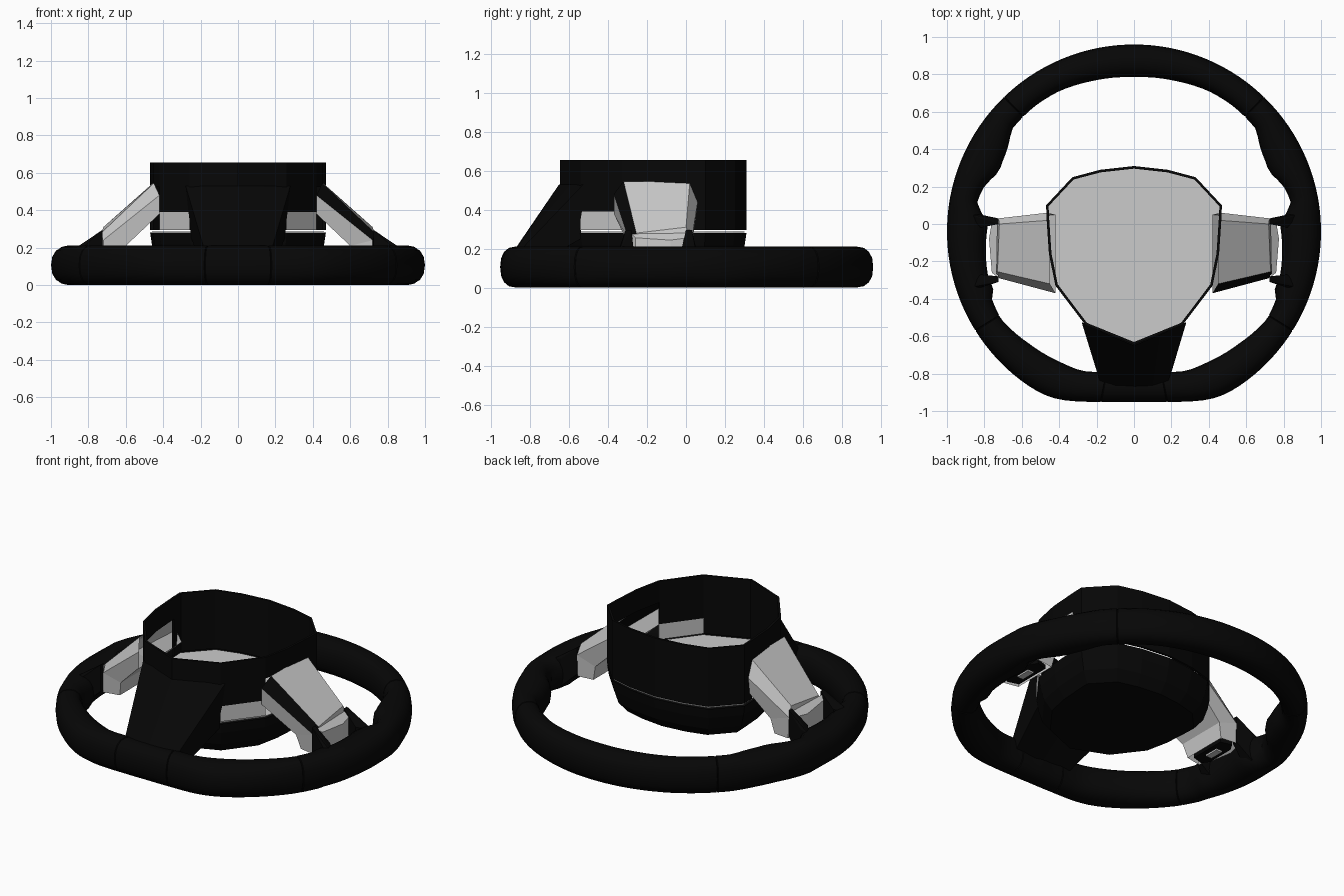
import bpy, bmesh, math

if "Cube" in bpy.data.objects:
    bpy.data.objects.remove(bpy.data.objects["Cube"])

black = bpy.data.materials.new("black")
black.diffuse_color = (0.002, 0.002, 0.002, 1)
black.use_nodes = True
black.node_tree.nodes["Principled BSDF"].inputs["Base Color"].default_value = black.diffuse_color
grey = bpy.data.materials.new("grey")
grey.diffuse_color = (0.8, 0.8, 0.8, 1)
grey.use_nodes = True
grey.node_tree.nodes["Principled BSDF"].inputs["Base Color"].default_value = grey.diffuse_color


def finish(name, bm, *mats):
    bmesh.ops.recalc_face_normals(bm, faces=bm.faces)
    me = bpy.data.meshes.new(name)
    bm.to_mesh(me)
    bm.free()
    ob = bpy.data.objects.new(name, me)
    bpy.context.collection.objects.link(ob)
    for m in mats:
        me.materials.append(m)
    return ob


def loft(name, rings, *mats, loop=False, caps=(), dark_side=None):
    """Skin a list of closed rings; dark_side gives one side the second material."""
    bm = bmesh.new()
    vs = [[bm.verts.new(p) for p in r] for r in rings]
    n = len(rings[0])
    for i in range(len(vs) if loop else len(vs) - 1):
        a, b = vs[i], vs[(i + 1) % len(vs)]
        for j in range(n):
            f = bm.faces.new((a[j], a[(j + 1) % n], b[(j + 1) % n], b[j]))
            if j == dark_side:
                f.material_index = 1
    for c in caps:
        bm.faces.new(vs[c])
    return finish(name, bm, *mats)


def hull(name, pts, *mats):
    bm = bmesh.new()
    for p in pts:
        bm.verts.new(p)
    bmesh.ops.convex_hull(bm, input=bm.verts)
    return finish(name, bm, *mats)


# Rim: section swept between an outer and an inner outline, with seam grooves
CY = -0.04
inner = [(0, .785), (.22, .765), (.40, .71), (.53, .63), (.65, .51), (.675, .40),
         (.72, .28), (.80, .20), (.84, .12), (.81, .05), (.78, 0), (.78, -.28),
         (.75, -.34), (.76, -.40), (.71, -.51), (.56, -.64), (.40, -.735),
         (.28, -.785), (.14, -.79), (0, -.79)]
polar = [(math.atan2(y - CY, x), math.hypot(x, y - CY)) for x, y in inner]


def inner_radius(a):
    phi = math.asin(max(-1, min(1, math.sin(a))))
    for (a0, r0), (a1, r1) in zip(polar, polar[1:]):
        if a0 >= phi >= a1:
            return r0 + (r1 - r0) * (a0 - phi) / max(a0 - a1, 1e-6)
    return polar[-1][1]


def outer_radius(a):
    """Circle with a softly blended flat at the bottom."""
    s = -math.sin(a)
    return (1 + (s / .913) ** 40) ** (-1 / 40) if s > 0 else 1


stations = [(2 * math.pi * (i + .5) / 120, 0) for i in range(120)]
for deg in (46, -32, -79):
    for d in (deg, 180 - deg):
        c = math.radians(d % 360)
        stations = [s for s in stations if abs(s[0] - c) > .008]
        stations += [(c - .004, 0), (c, .005), (c + .004, 0)]
stations.sort()
rings = []
for a, groove in stations:
    r1, r0 = outer_radius(a), inner_radius(a)
    mid, half = (r0 + r1) / 2, (r1 - r0) / 2 - groove
    ring = []
    for k in range(16):
        t = 2 * math.pi * k / 16
        u, w = [math.copysign(abs(v) ** .85, v) for v in (math.cos(t), math.sin(t))]
        r = mid + u * half
        ring.append((r * math.cos(a), CY + r * math.sin(a), .106 + w * (.105 - groove)))
    rings.append(ring)
rim = loft("rim", rings, black, loop=True)
bpy.context.view_layer.objects.active = rim
rim.select_set(True)
bpy.ops.object.shade_smooth_by_angle(angle=math.radians(40))
rim.select_set(False)

# Hub outline, clockwise from the back centre
half = [(0, .31), (.18, .29), (.33, .25), (.47, .10), (.467, .02), (.455, -.16),
        (.42, -.33), (.26, -.54), (0, -.645)]
outline = half + [(-x, y) for x, y in half[-2:0:-1]]
n = len(outline)


def hub_ring(z, k=1.0):
    return [(x * k, (y + .15) * k - .15, z) for x, y in outline]


# Hub wall: open top, side openings for the spokes, grey patches at the front
bm = bmesh.new()
rows = [[bm.verts.new(p) for p in hub_ring(z)] for z in (.295, .39, .525, .655)]
for i in range(3):
    for j in range(n):
        k = (j + 1) % n
        side = min(j, n - 1 - j)
        if side in (4, 5) and i in (0, 1):
            continue
        f = bm.faces.new((rows[i][j], rows[i + 1][j], rows[i + 1][k], rows[i][k]))
        f.material_index = 1 if side == 6 and i == 0 else 0
wall = finish("hub_wall", bm, black, grey)
mod = wall.modifiers.new("thickness", "SOLIDIFY")
mod.thickness = .014
mod.offset = -1

# Hub floor and the bowl-shaped back cover
hull("hub_floor", hub_ring(.287, .98) + hub_ring(.283, .98), grey)
loft("hub_back_cover", [hub_ring(.28), hub_ring(.22, .98), hub_ring(.14, .93),
                        hub_ring(.08, .83)], black, caps=(3,))

# Lower spoke
loft("lower_spoke", [
    [(-.25, -.54, .25), (-.28, -.525, .53), (-.14, -.592, .53), (0, -.65, .53),
     (.14, -.592, .53), (.28, -.525, .53), (.25, -.54, .25), (0, -.63, .22)],
    [(-.18, -.86, .07), (-.18, -.85, .19), (-.1, -.87, .2), (0, -.875, .2),
     (.1, -.87, .2), (.18, -.85, .19), (.18, -.86, .07), (0, -.86, .06)]], black)

# Side spokes with end trims, back panels and rim brackets
spoke = [
    [(.45, -.32, .545), (.455, .02, .545), (.465, .06, .44), (.42, .05, .38),
     (.42, -.37, .38), (.42, -.37, .48)],
    [(.73, -.255, .28), (.72, 0, .31), (.725, .03, .25), (.60, .03, .21),
     (.60, -.29, .21), (.72, -.29, .24)],
    [(.75, -.24, .15), (.75, -.01, .15), (.72, .03, .12), (.62, .02, .12),
     (.62, -.27, .12), (.72, -.29, .12)]]
trim = [(.73, .0), (.76, .01), (.775, -.08), (.76, -.26), (.735, -.28)]
for s, side in ((1, "right"), (-1, "left")):
    def m(pts):
        return [(s * x, y, z) for x, y, z in pts]
    loft(side + "_spoke", [m(r) for r in spoke], grey, black,
         dark_side=5 if s > 0 else None)
    hull(side + "_spoke_trim",
         m([(x, y, z - (x - .73) * .8) for x, y in trim for z in (.28, .16)]), grey)
    # Panel and connector under the spoke end
    hull(side + "_spoke_panel", m([(x, y, z) for z in (.115, .14) for x, y in
         ((.64, -.01), (.71, .01), (.74, -.04), (.74, -.22), (.71, -.26), (.64, -.24))]), black)
    hull(side + "_connector", m([(x, y, z) for x in (.67, .71)
         for y in (-.17, -.08) for z in (.105, .13)]), grey)
    # Brackets joining the spoke to the rim
    for part, y0, y1, y2, y3 in (("back", .0, .03, -.02, .05),
                                 ("front", -.28, -.31, -.27, -.34)):
        hull(f"{side}_{part}_bracket", m(
            [(.725, y, z) for y in (y0, y1) for z in (.295, .13)]
            + [(.82, y, z) for y in (y2, y3) for z in (.21, .04)]
            + [(.88, y3, z) for z in (.19, .05)]), black)
